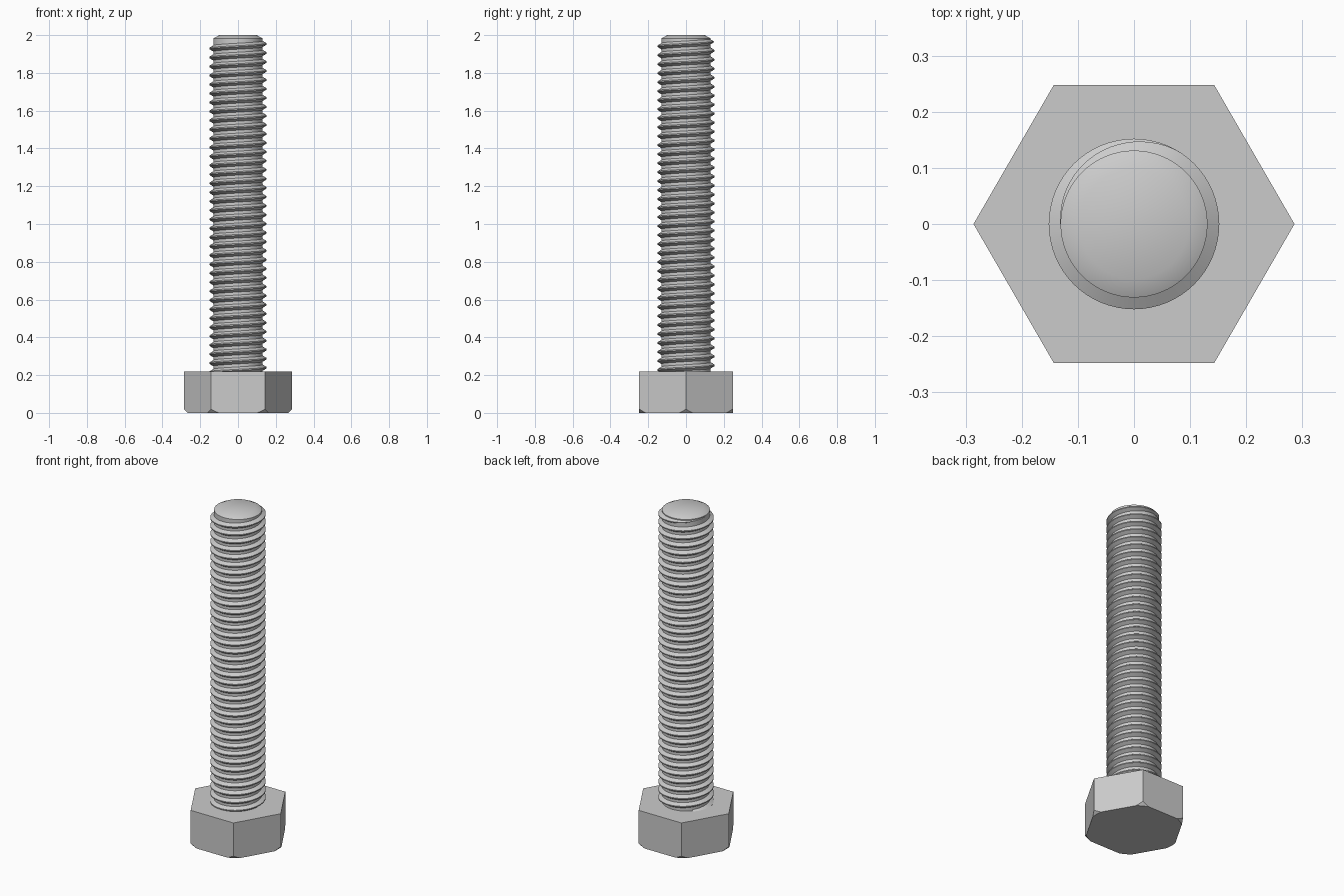
import bpy, bmesh, math

if "Cube" in bpy.data.objects:
    bpy.data.objects.remove(bpy.data.objects["Cube"], do_unlink=True)

HEAD_H = 0.22
CORE_R, CREST_R = 0.131, 0.152
PITCH = 0.0476
SEGMENTS = 64

steel = bpy.data.materials.new("steel_grey")
steel.use_nodes = True
GREY = (0.6, 0.6, 0.6, 1)
steel.diffuse_color = GREY
steel.node_tree.nodes["Principled BSDF"].inputs["Base Color"].default_value = GREY


def make_object(name, bm, smooth_angle=None):
    """Turn a bmesh into a steel object, smooth below the given angle."""
    bmesh.ops.recalc_face_normals(bm, faces=bm.faces)
    mesh = bpy.data.meshes.new(name)
    bm.to_mesh(mesh)
    bm.free()
    mesh.materials.append(steel)
    obj = bpy.data.objects.new(name, mesh)
    bpy.context.collection.objects.link(obj)
    if smooth_angle:
        bpy.ops.object.select_all(action='DESELECT')
        obj.select_set(True)
        bpy.context.view_layer.objects.active = obj
        bpy.ops.object.shade_smooth_by_angle(angle=math.radians(smooth_angle))
    return obj


def stacked_rings(profile, sides):
    """Closed solid from (radius, height) rings."""
    bm = bmesh.new()
    rings = [[bm.verts.new((r * math.cos(math.tau * i / sides),
                            r * math.sin(math.tau * i / sides), z))
              for i in range(sides)] for r, z in profile]
    for low, high in zip(rings, rings[1:]):
        for i in range(sides):
            j = (i + 1) % sides
            bm.faces.new((low[i], low[j], high[j], high[i]))
    bm.faces.new(rings[0][::-1])
    bm.faces.new(rings[-1])
    return bm


# Hexagonal head, its lower corners trimmed by a cone
head = make_object("hex_head", stacked_rings([(0.286, 0), (0.286, HEAD_H)], 6))
cutter = make_object("head_chamfer_cutter", stacked_rings(
    [(0.25, -0.02), (0.268, 0), (0.304, 0.04), (0.304, 0.3)], 96))
cutter.hide_render = True
cutter.hide_viewport = True
trim = head.modifiers.new("corner_chamfer", 'BOOLEAN')
trim.operation = 'INTERSECT'
trim.solver = 'EXACT'
trim.object = cutter
bpy.context.view_layer.objects.active = head
head.select_set(True)
bpy.ops.object.modifier_apply(modifier=trim.name)
bpy.data.objects.remove(cutter, do_unlink=True)

# Plain core with a chamfered tip
make_object("shank_core", stacked_rings(
    [(CORE_R, HEAD_H - 0.02), (CORE_R, 1.983), (0.098, 2.0)], SEGMENTS), 30)

# Right-handed helical thread that fades out over its last third of a turn
bm = bmesh.new()
END_ANGLE, END_Z = math.pi, 1.977
FADE = math.radians(120)
steps = int((END_Z - HEAD_H + 0.01) / PITCH * SEGMENTS)
previous = None
for s in range(steps + 1):
    back = (steps - s) * math.tau / SEGMENTS
    angle = END_ANGLE - back
    z = END_Z - PITCH * back / math.tau
    size = max(min(1, back / FADE), 0.05)
    crest = CORE_R + (CREST_R - CORE_R) * size
    section = [(CORE_R - 0.001, -0.0165 * size), (crest, -0.003 * size),
               (crest, 0.003 * size), (CORE_R - 0.001, 0.0165 * size)]
    ring = [bm.verts.new((r * math.cos(angle), r * math.sin(angle), z + dz))
            for r, dz in section]
    if previous:
        for i in range(4):
            j = (i + 1) % 4
            bm.faces.new((previous[i], ring[i], ring[j], previous[j]))
    else:
        bm.faces.new(ring)
    previous = ring
bm.faces.new(previous[::-1])
make_object("screw_thread", bm, 30)
